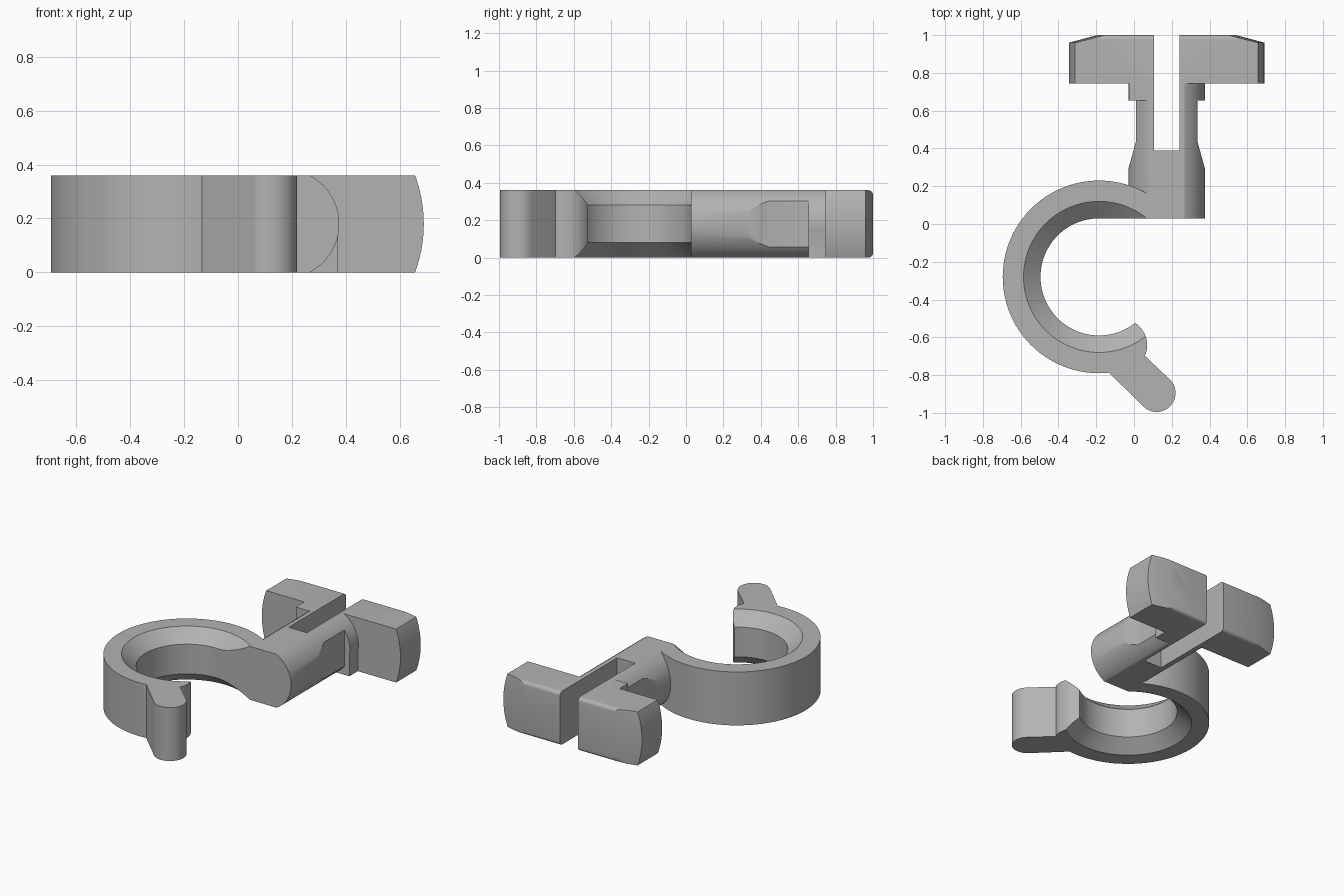
import bpy, bmesh
from math import cos, sin, pi, radians
from mathutils import Matrix, Vector

if "Cube" in bpy.data.objects:
    bpy.data.objects.remove(bpy.data.objects["Cube"])

H = 0.36                 # thickness of the whole clip
MID = H / 2
AX = 0.173               # x of the stem axis
RX, RY = -0.185, -0.28   # ring centre
SEG = 96

grey = bpy.data.materials.new("plain grey")
grey.use_nodes = True
grey.diffuse_color = (0.45, 0.45, 0.45, 1)
grey.node_tree.nodes["Principled BSDF"].inputs["Base Color"].default_value = (0.45, 0.45, 0.45, 1)


def finish(name, bm):
    bmesh.ops.recalc_face_normals(bm, faces=bm.faces)
    mesh = bpy.data.meshes.new(name)
    bm.to_mesh(mesh)
    bm.free()
    mesh.materials.append(grey)
    obj = bpy.data.objects.new(name, mesh)
    bpy.context.collection.objects.link(obj)
    return obj


def prism(name, points, start, depth):
    """Extrude a closed outline of 3D points along depth."""
    bm = bmesh.new()
    face = bm.faces.new([bm.verts.new(Vector(p) + Vector(start)) for p in points])
    ext = bmesh.ops.extrude_face_region(bm, geom=[face])
    bmesh.ops.translate(bm, vec=depth, verts=[v for v in ext["geom"] if isinstance(v, bmesh.types.BMVert)])
    return finish(name, bm)


def plate(name, outline):
    """Vertical prism that overshoots the clip above and below."""
    return prism(name, [(x, y, 0) for x, y in outline], (0, 0, -0.1), (0, 0, H + 0.2))


def box(name, x0, x1, y0, y1, z0, z1):
    return prism(name, [(x0, y0, z0), (x1, y0, z0), (x1, y1, z0), (x0, y1, z0)], (0, 0, 0), (0, 0, z1 - z0))


def turned(name, profile, matrix):
    """Stack of capped rings from (radius, height) pairs."""
    bm = bmesh.new()
    rings = [[bm.verts.new((r * cos(2 * pi * i / SEG), r * sin(2 * pi * i / SEG), h)) for i in range(SEG)]
             for r, h in profile]
    for a, b in zip(rings, rings[1:]):
        for i in range(SEG):
            j = (i + 1) % SEG
            bm.faces.new((a[i], a[j], b[j], b[i]))
    bm.faces.new(rings[0])
    bm.faces.new(rings[-1])
    bm.transform(matrix)
    return finish(name, bm)


def combine(target, tool, operation):
    mod = target.modifiers.new("join", "BOOLEAN")
    mod.operation, mod.solver, mod.object = operation, "EXACT", tool
    bpy.context.view_layer.objects.active = target
    bpy.ops.object.modifier_apply(modifier=mod.name)
    bpy.data.objects.remove(tool)


def arc(cx, cy, r, a0, a1, n):
    return [(cx + r * cos(radians(a0 + (a1 - a0) * i / n)),
             cy + r * sin(radians(a0 + (a1 - a0) * i / n))) for i in range(n + 1)]


# axis pointing back along +y, and the upright ring axis
along_y = Matrix.Translation((AX, 0, MID)) @ Matrix.Rotation(-pi / 2, 4, "X")
upright = Matrix.Translation((RX, RY, 0))

# round stem with tapered side flats
clip = turned("clip", [(0.203, 0), (0.203, 0.8)], along_y)
for s in (-1, 1):
    flat = [(0.217, 0.24), (0.162, 0.44), (0.162, 0.655), (0.3, 0.655), (0.3, 0.24)]
    combine(clip, plate("flat_cutter", [(AX + s * x, y) for x, y in flat]), "DIFFERENCE")

# square stops on opposite corners of the collar
combine(clip, box("lower_stop", AX, AX + 0.199, 0.655, 0.8, -0.1, MID), "UNION")
combine(clip, box("upper_stop", AX - 0.199, AX, 0.655, 0.8, MID, H + 0.1), "UNION")

# wide turned head with a shallow cone at the back
combine(clip, turned("head", [(0.517, 0.745), (0.517, 0.96), (0.367, 1.0)], along_y), "UNION")

# slot splitting the head and stem
combine(clip, box("slot_cutter", 0.105, 0.24, 0.39, 1.2, -0.3, H + 0.3), "DIFFERENCE")

# ring with a bore chamfered on both sides
combine(clip, turned("ring", [(0.51, -0.09), (0.51, H + 0.09)], upright), "UNION")
bore = [(0.535, -0.12), (0.31, 0.08), (0.31, H - 0.08), (0.535, H + 0.12)]
combine(clip, turned("bore_cutter", bore, upright), "DIFFERENCE")

# open mouth, leaving a rounded lip
mouth = [(RX, 0.028), (0.6, 0.028), (0.6, -0.95), (0.3, -0.95), (0.055, -0.70)]
mouth += arc(-0.07, -0.642, 0.14, -18, 58, 12) + [(RX, RY)]
combine(clip, prism("mouth_cutter", [(x, y, 0) for x, y in mouth], (0, 0, -0.2), (0, 0, H + 0.4)), "DIFFERENCE")

# round-ended finger tab
tab = [(0.05, -0.691), (-0.14, -0.78)] + arc(0.12, -0.895, 0.1, -135, 45, 24)
combine(clip, plate("finger_tab", tab), "UNION")

# trim to thickness, rounding the back edges of the head
r = 0.025
side = [(-1.2, 0)] + arc(1 - r, r, r, -90, 0, 6) + arc(1 - r, H - r, r, 0, 90, 6) + [(-1.2, H)]
combine(clip, prism("trim", [(0, y, z) for y, z in side], (-1, 0, 0), (2, 0, 0)), "INTERSECT")

bpy.ops.object.select_all(action="DESELECT")
clip.select_set(True)
bpy.context.view_layer.objects.active = clip
bpy.ops.object.shade_smooth_by_angle(angle=radians(25))
